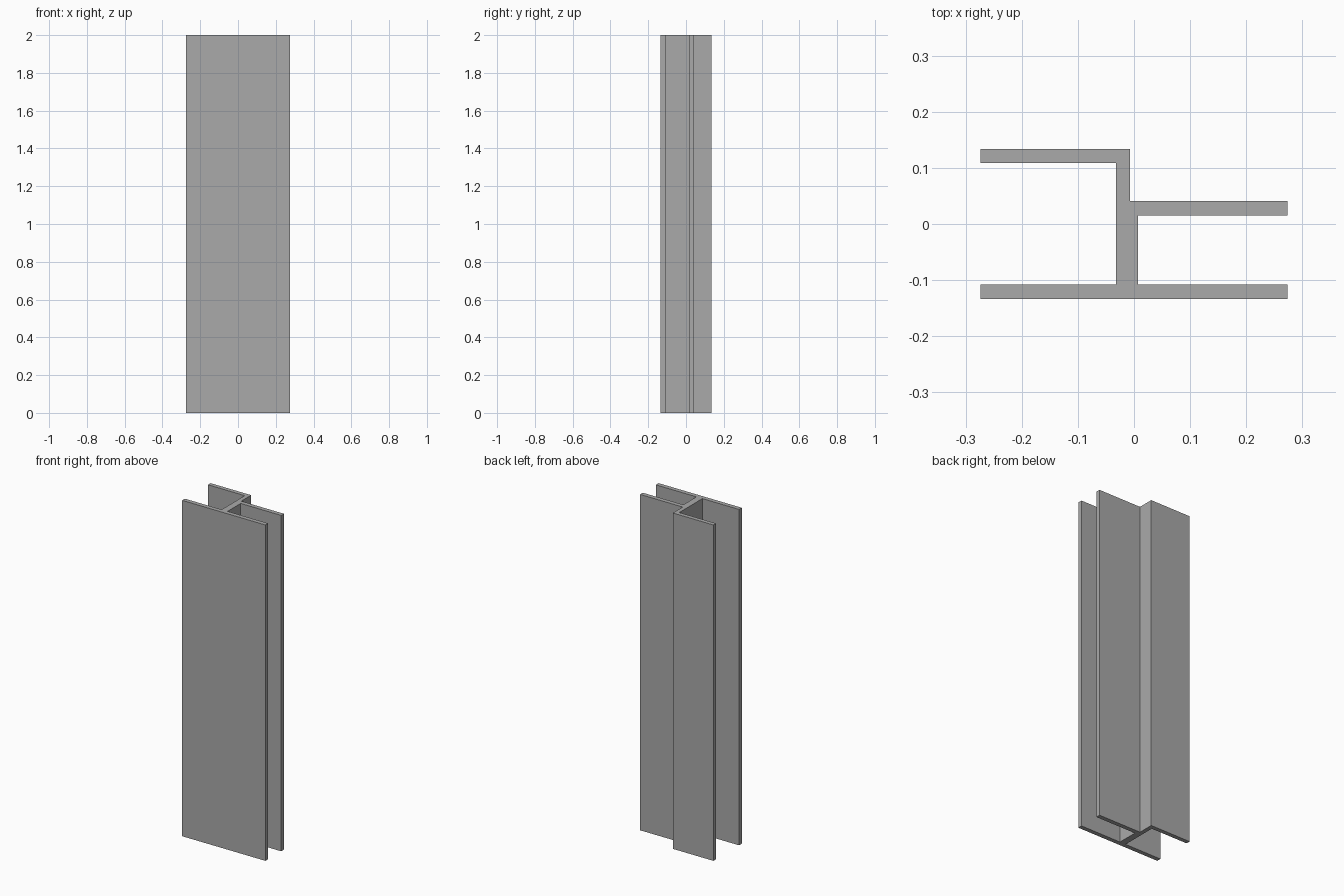
import bpy
import bmesh

if "Cube" in bpy.data.objects:
    bpy.data.objects.remove(bpy.data.objects["Cube"], do_unlink=True)

HEIGHT = 2.0

# Single grey material
grey = bpy.data.materials.new("mid grey")
grey.use_nodes = True
colour = (0.4, 0.4, 0.4, 1.0)
grey.diffuse_color = colour
grey.node_tree.nodes["Principled BSDF"].inputs["Base Color"].default_value = colour

# Cross-section: front flange, web, offset right and left rear flanges
profile = [
    (-0.274, -0.134), (0.274, -0.134), (0.274, -0.108), (0.007, -0.108),
    (0.007, 0.015), (0.274, 0.015), (0.274, 0.041), (-0.007, 0.041),
    (-0.007, 0.134), (-0.274, 0.134), (-0.274, 0.109), (-0.032, 0.109),
    (-0.032, -0.108), (-0.274, -0.108),
]

# Extrude the cross-section upward into one closed solid
bm = bmesh.new()
base = bm.faces.new([bm.verts.new((x, y, 0)) for x, y in profile])
result = bmesh.ops.extrude_face_region(bm, geom=[base], use_keep_orig=True)
top = [g for g in result["geom"] if isinstance(g, bmesh.types.BMVert)]
bmesh.ops.translate(bm, verts=top, vec=(0, 0, HEIGHT))
bmesh.ops.recalc_face_normals(bm, faces=bm.faces)

mesh = bpy.data.meshes.new("joining_channel")
bm.to_mesh(mesh)
bm.free()
mesh.materials.append(grey)
channel = bpy.data.objects.new("joining_channel", mesh)
bpy.context.collection.objects.link(channel)
